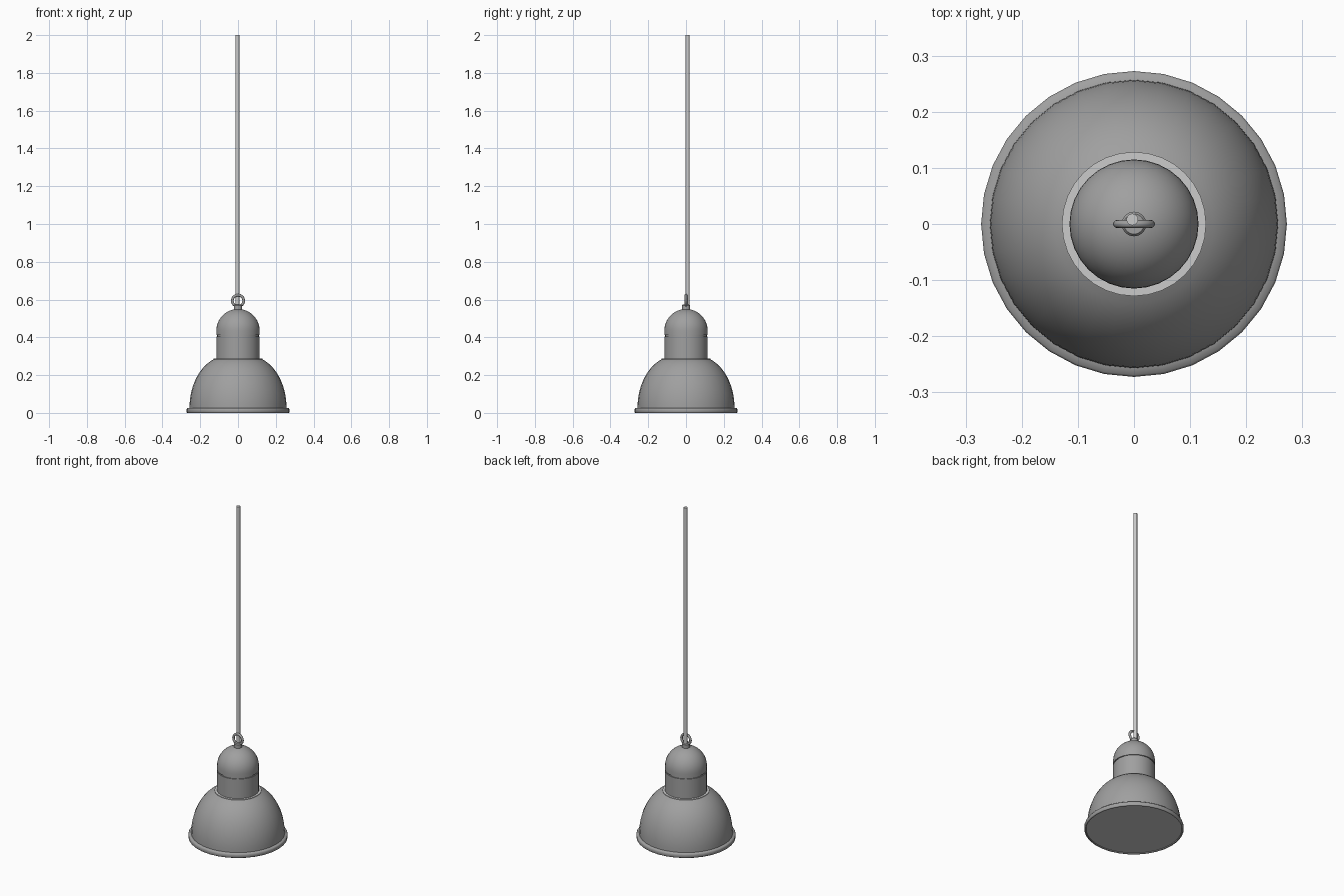
import bpy, bmesh, math

if "Cube" in bpy.data.objects:
    bpy.data.objects.remove(bpy.data.objects["Cube"])

# Dark painted metal; the cord, collar and glass stay plain grey
dark = bpy.data.materials.new("dark_metal")
dark.diffuse_color = (0.35, 0.35, 0.35, 1)
dark.use_nodes = True
dark.node_tree.nodes["Principled BSDF"].inputs["Base Color"].default_value = dark.diffuse_color

def finish(obj, mat=None, angle=35):
    if mat:
        obj.data.materials.append(mat)
    bpy.ops.object.select_all(action='DESELECT')
    obj.select_set(True)
    bpy.context.view_layer.objects.active = obj
    bpy.ops.object.shade_smooth_by_angle(angle=math.radians(angle))

def lathe(name, profile, mat=None, sides=32, angle=35):
    """Spin (radius, z) points about z; points run bottom to top. Ends on the axis close."""
    bm = bmesh.new()
    rings = []
    for r, z in profile:
        if r < 1e-5:
            rings.append([bm.verts.new((0, 0, z))] * sides)
        else:
            rings.append([bm.verts.new((r * math.cos(math.tau * i / sides),
                                        r * math.sin(math.tau * i / sides), z))
                          for i in range(sides)])
    for a, b in zip(rings, rings[1:]):
        for i in range(sides):
            j = (i + 1) % sides
            bm.faces.new(list(dict.fromkeys((a[i], a[j], b[j], b[i]))))
    # Profiles run counter-clockwise, so the faces already point outwards
    me = bpy.data.meshes.new(name)
    bm.to_mesh(me)
    bm.free()
    obj = bpy.data.objects.new(name, me)
    bpy.context.collection.objects.link(obj)
    finish(obj, mat, angle)
    return obj

def arc(r0, r, z0, height, a1, n):
    """Points on an ellipse centred at radius r0, height z0."""
    return [(r0 + r * math.cos(a1 * i / n), z0 + height * math.sin(a1 * i / n))
            for i in range(n + 1)]

# Glass closing the underside
lathe("glass", [(0, 0.005), (0.263, 0.005)])

# Rolled rim
lathe("rim", [(0.262, 0.006), (0.264, 0), (0.270, 0), (0.2725, 0.003),
              (0.2725, 0.020), (0.269, 0.025), (0.255, 0.027)], dark, angle=60)

# Bell-shaped shade and the pale flat collar on its shoulder
lathe("shade", arc(0.06, 0.197, 0.026, 0.275, math.acos(0.068 / 0.197), 16), dark)
lathe("collar", [(0.1285, 0.283), (0.1285, 0.287), (0.10, 0.287)])

# Neck with a narrow groove, then the domed cap
lathe("neck", [(0, 0.28), (0.115, 0.28), (0.115, 0.405), (0.110, 0.405),
               (0.110, 0.412), (0, 0.412)], dark)
lathe("cap", [(0, 0.412), (0.115, 0.412)] + arc(0, 0.115, 0.435, 0.115, math.pi / 2, 12), dark)

# Stub that holds the hanging ring
lathe("ring_stub", [(0, 0.54), (0.022, 0.54), (0.022, 0.569), (0.018, 0.574), (0, 0.574)],
      dark, 24)

# Hanging ring, standing in the xz plane
bpy.ops.mesh.primitive_torus_add(major_radius=0.030, minor_radius=0.0072,
                                 major_segments=32, minor_segments=12,
                                 location=(0, 0, 0.594), rotation=(math.pi / 2, 0, 0))
bpy.context.object.name = "hanging_ring"
finish(bpy.context.object, dark, 60)

# Long cord
bpy.ops.mesh.primitive_cylinder_add(vertices=16, radius=0.0105, depth=1.43,
                                    location=(-0.003, 0.008, 1.285))
bpy.context.object.name = "cord"
finish(bpy.context.object)
